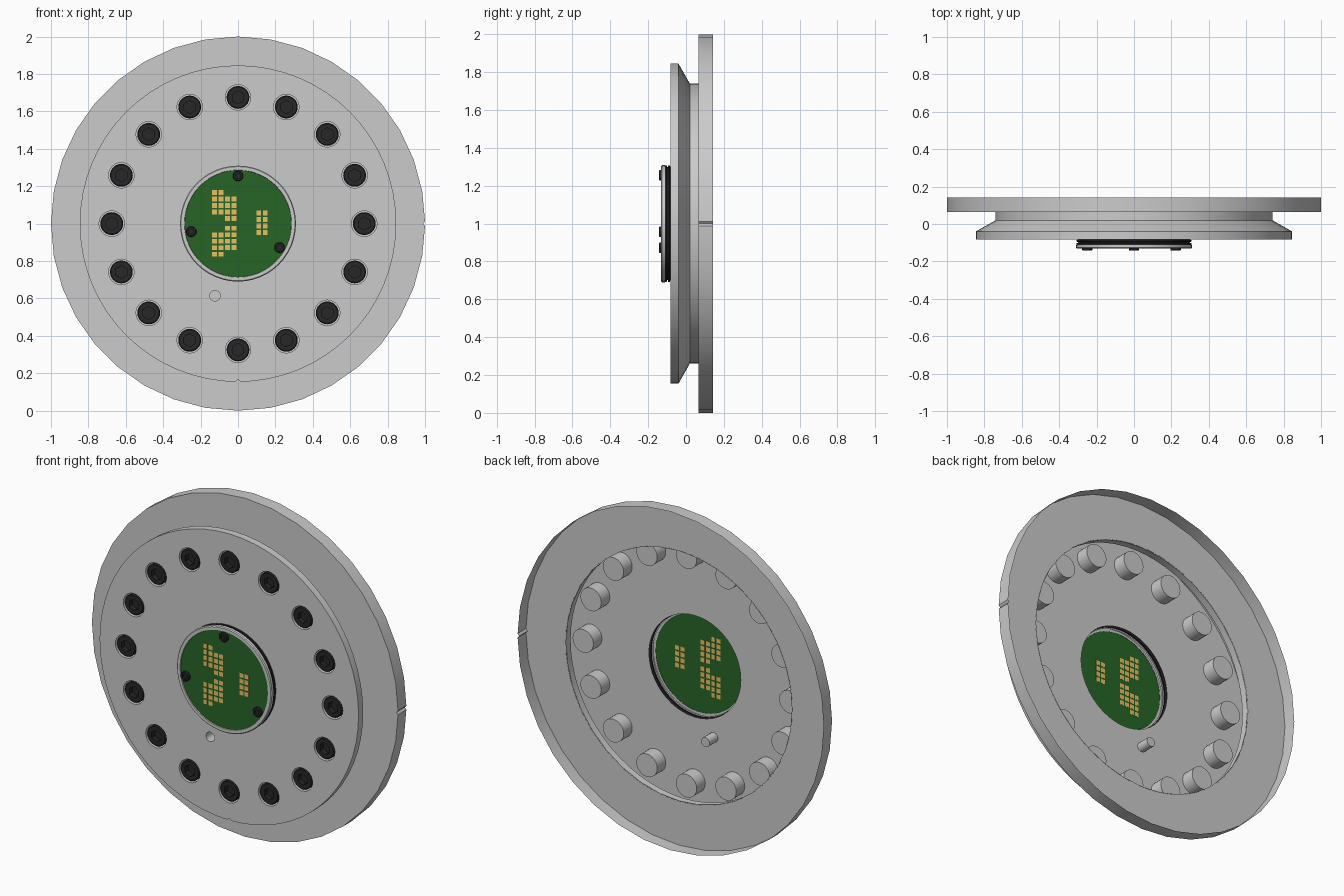
import bpy, bmesh, math
from mathutils import Vector

if "Cube" in bpy.data.objects:
    bpy.data.objects.remove(bpy.data.objects["Cube"])

CZ = 1.0  # height of the wheel axis
FACE = -0.083  # y of the front plate


def material(name, col):
    m = bpy.data.materials.new(name)
    m.diffuse_color = (*col, 1)
    m.use_nodes = True
    m.node_tree.nodes["Principled BSDF"].inputs["Base Color"].default_value = m.diffuse_color
    return m


DARK = material("dark_steel", (0.02, 0.02, 0.02))
GREEN = material("board_green", (0.02, 0.13, 0.02))
GOLD = material("pad_gold", (0.8, 0.53, 0.12))


def finish(name, bm, mat=None):
    bmesh.ops.remove_doubles(bm, verts=bm.verts, dist=1e-5)
    me = bpy.data.meshes.new(name)
    bm.to_mesh(me)
    bm.free()
    ob = bpy.data.objects.new(name, me)
    bpy.context.collection.objects.link(ob)
    if mat:
        me.materials.append(mat)
    bpy.ops.object.select_all(action='DESELECT')
    ob.select_set(True)
    bpy.context.view_layer.objects.active = ob
    bpy.ops.object.shade_smooth_by_angle(angle=math.radians(30))
    return ob


def angles(n, notch=None, half=0.02):
    a = [2 * math.pi * i / n for i in range(n)]
    if notch is not None:
        a = [t for t in a if abs(t - notch) > half and abs(t - notch - 2 * math.pi) > half]
        a += [notch - half, notch, notch + half]
    return sorted(a)


def lathe(bm, profile, angs, cx=0, cz=CZ, notch=None, notch_r=9, depth=0.0):
    """Revolve (radius, y, is_hex) points around a y-parallel axis."""
    rows = []
    for a in angs:
        row = []
        for p in profile:
            r = p[0]
            if len(p) > 2:  # hexagonal ring
                r = r / math.cos((a + math.pi / 6) % (math.pi / 3) - math.pi / 6)
            if notch is not None and abs(a - notch) < 1e-6 and r > notch_r:
                r -= depth
            row.append(bm.verts.new((cx + r * math.cos(a), p[1], cz + r * math.sin(a))))
        rows.append(row)
    for i, a in enumerate(rows):
        b = rows[(i + 1) % len(rows)]
        for j in range(len(profile) - 1):
            bm.faces.new((a[j], b[j], b[j + 1], a[j + 1]))


def add_loop(bm, r, angs, cx=0, cz=CZ, notch=None, depth=0):
    vs = []
    for a in angs:
        q = r - depth if notch is not None and abs(a - notch) < 1e-6 else r
        vs.append(bm.verts.new((cx + q * math.cos(a), FACE, cz + q * math.sin(a))))
    for i, v in enumerate(vs):
        bm.edges.new((v, vs[(i + 1) % len(vs)]))


# rear rim: open-backed thin shell with a small index mark at +x
bm = bmesh.new()
lathe(bm, [(1.0, 0.143), (1.0, 0.065), (0.738, 0.065)],
      angles(36, 0.0, 0.012), notch=0.0, notch_r=0.9, depth=0.01)
finish("rear_rim", bm)

# neck, cone and front flange wall with a notch at the bottom
BOTTOM = 1.5 * math.pi
flange_angs = angles(64, BOTTOM, 0.018)
bm = bmesh.new()
lathe(bm, [(0.74, 0.066), (0.74, 0.02), (0.846, -0.04), (0.846, FACE)],
      flange_angs, notch=BOTTOM, notch_r=0.8, depth=0.012)
finish("flange_wall", bm)

# front plate, pierced by the bolt pockets, the pin hole and the hub opening
BOLTS = [(0.675 * math.cos(i * math.pi / 8), CZ + 0.675 * math.sin(i * math.pi / 8))
         for i in range(16)]
PIN = (-0.123, 0.614)
bm = bmesh.new()
add_loop(bm, 0.846, flange_angs, notch=BOTTOM, depth=0.012)
add_loop(bm, 0.30, angles(48))
for x, z in BOLTS:
    add_loop(bm, 0.068, angles(24), x, z)
add_loop(bm, 0.028, angles(16), *PIN)
bmesh.ops.triangle_fill(bm, use_beauty=True, use_dissolve=False,
                        edges=bm.edges[:], normal=Vector((0, -1, 0)))
bm.normal_update()
bmesh.ops.reverse_faces(bm, faces=[f for f in bm.faces if f.normal.y > 0])
finish("front_plate", bm)

# pockets behind the plate
bm = bmesh.new()
for x, z in BOLTS:
    lathe(bm, [(0.068, FACE), (0.068, -0.003), (0, -0.003)], angles(24), x, z)
finish("bolt_pockets", bm)
bm = bmesh.new()
lathe(bm, [(0.028, FACE), (0.028, -0.005), (0, -0.005)], angles(16), *PIN)
finish("pin_hole", bm)

# socket-head bolts
bm = bmesh.new()
for x, z in BOLTS:
    lathe(bm, [(0.061, -0.02), (0.061, -0.076), (0.056, -0.081), (0.03, -0.081, 1),
               (0.03, -0.05, 1), (0, -0.05)], angles(24), x, z)
finish("socket_bolts", bm, DARK)

# hub: ribbed dark gasket and grey retaining ring
bm = bmesh.new()
lathe(bm, [(0.30, FACE), (0.308, -0.086), (0.308, -0.094), (0.298, -0.096),
           (0.298, -0.100), (0.308, -0.102), (0.308, -0.111), (0.296, -0.113)], angles(48))
finish("hub_gasket", bm, DARK)
bm = bmesh.new()
lathe(bm, [(0.295, -0.112), (0.31, -0.112), (0.31, -0.126), (0.305, -0.131),
           (0.287, -0.131), (0.285, -0.124)], angles(48))
finish("hub_ring", bm)

# circuit board
BOARD = -0.126
bm = bmesh.new()
lathe(bm, [(0.287, BOARD), (0, BOARD)], angles(48))
finish("circuit_board", bm, GREEN)

# contact pads: (left x, top z) of each two-by-four block
bm = bmesh.new()
P = 0.0345
for x0, z0 in [(-0.125, 1.166), (-0.056, 1.131), (-0.125, 0.940), (-0.056, 0.975),
               (0.111, 1.056)]:
    for i in range(2):
        for j in range(4):
            vs = bmesh.ops.create_cube(bm, size=1)["verts"]
            bmesh.ops.scale(bm, vec=(0.026, 0.002, 0.026), verts=vs)
            bmesh.ops.translate(bm, vec=(x0 + i * P, BOARD, z0 - j * P), verts=vs)
finish("contact_pads", bm, GOLD)

# board screws
bm = bmesh.new()
for x, z in [(0, 1.255), (-0.25, 0.957), (0.222, 0.872)]:
    lathe(bm, [(0.028, BOARD), (0.028, -0.139), (0.024, -0.143), (0.013, -0.143, 1),
               (0.013, -0.131, 1), (0, -0.131)], angles(24), x, z)
finish("board_screws", bm, DARK)
